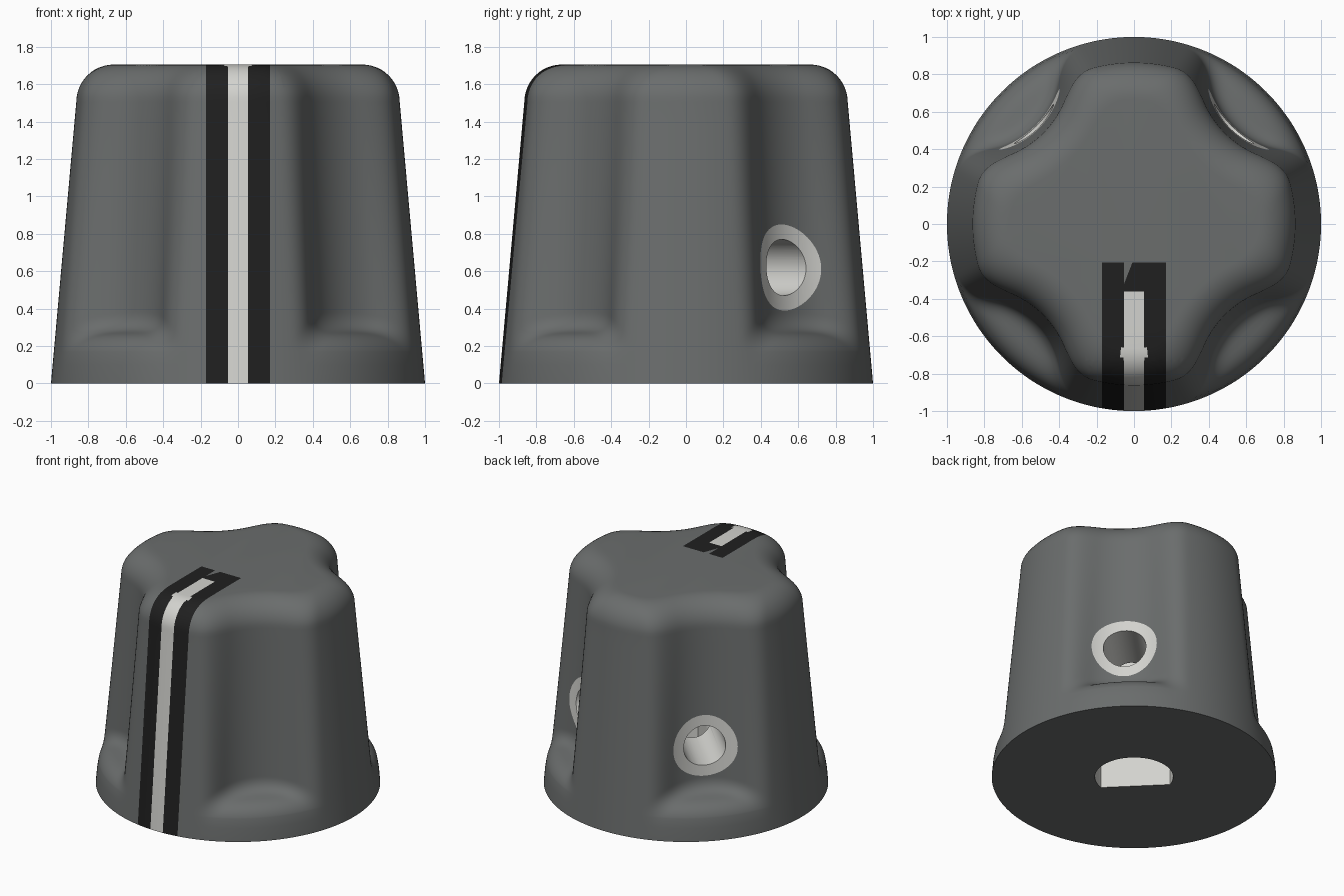
import bpy, bmesh, math
from mathutils import Vector

old = bpy.data.objects.get("Cube")
if old:
    bpy.data.objects.remove(old, do_unlink=True)


def material(name, rgb):
    m = bpy.data.materials.new(name)
    m.use_nodes = True
    m.diffuse_color = (*rgb, 1)
    m.node_tree.nodes["Principled BSDF"].inputs["Base Color"].default_value = (*rgb, 1)
    return m


grey = material("body grey", (0.145, 0.153, 0.152))
black = material("stripe black", (0.014, 0.014, 0.014))
white = material("off white", (0.65, 0.65, 0.62))

HEIGHT, FILLET, DRAFT = 1.705, 0.2, 0.09
SHOULDER = HEIGHT - FILLET
FLUTE_AXIS = 1.21      # distance of each flute's axis from the centre
SEGMENTS = 240


def smooth_max(a, b, k):
    h = max(k - abs(a - b), 0)
    return max(a, b) + h * h / (4 * k)


def radius_at(angle, z, inset):
    """Outline radius of the fluted cone, found by bisection along a ray."""
    off = (angle % (math.pi / 2)) - math.pi / 4
    cone = 1 - DRAFT * z - inset
    flute = 0.477 + 0.05 * (z - 0.62) + inset
    lo, hi = 0.2, cone
    for _ in range(22):
        r = (lo + hi) / 2
        gap = math.hypot(r * math.cos(off) - FLUTE_AXIS, r * math.sin(off))
        floor = (z - 0.27) + 0.2 * (r - 0.85)
        cut = -smooth_max(gap - flute, -floor, 0.09)
        if smooth_max(r - cone, cut, 0.12) > 0:
            hi = r
        else:
            lo = r
    return hi


# Body: stacked rings, then a rounded shoulder
levels = [(0, 0), (0.1, 0)]
levels += [(0.17 + 0.008 * i, 0) for i in range(31)]
levels += [(0.45 + (SHOULDER - 0.45) * i / 10, 0) for i in range(11)]
for i in range(1, 13):
    a = math.pi / 2 * i / 12
    levels.append((SHOULDER + FILLET * math.sin(a), FILLET * (1 - math.cos(a))))

bm = bmesh.new()
rings = []
for z, inset in levels:
    ring = []
    for s in range(SEGMENTS):
        a = math.tau * s / SEGMENTS
        r = radius_at(a, min(z, SHOULDER), inset)
        ring.append(bm.verts.new((r * math.cos(a), r * math.sin(a), z)))
    rings.append(ring)
for low, high in zip(rings, rings[1:]):
    for s in range(SEGMENTS):
        t = (s + 1) % SEGMENTS
        bm.faces.new((low[s], low[t], high[t], high[s]))
bm.faces.new(rings[0][::-1])
bm.faces.new(rings[-1])

# Painted stripe and arrow: cut their borders into the front faces
BAND, LINE, BAND_END = 0.17, 0.053, -0.205
TAIL, BARB, NECK, BARB_WIDTH = -0.36, -0.525, -0.73, 0.133


def score(point, normal, keep):
    faces = [f for f in bm.faces if f.normal.z > -0.5 and
             (len(f.verts) > 50 or keep(f.calc_center_median()))]
    geom = set(faces)
    for f in faces:
        geom.update(f.edges)
        geom.update(f.verts)
    bmesh.ops.bisect_plane(bm, geom=list(geom), dist=1e-5, plane_co=point, plane_no=normal)


bm.normal_update()
front = lambda c: c.y < 0 and abs(c.x) < 0.25
top_front = lambda c: front(c) and c.z > SHOULDER
for side in (-1, 1):
    for x in (BAND, LINE):
        score((side * x, 0, 0), (1, 0, 0), front)
    slope = (side * (BARB - NECK), BARB_WIDTH - LINE, 0)
    score((side * BARB_WIDTH, BARB, 0), (slope[0], slope[1], 0), top_front)
for y in (BAND_END, TAIL, BARB, NECK):
    score((0, y, 0), (0, 1, 0), top_front)


def paint(c):
    x, y = abs(c.x), c.y
    if x > BAND or y > BAND_END:
        return 0
    if y < TAIL and x < LINE:
        return 2
    if NECK < y < BARB:
        edge = LINE + (BARB_WIDTH - LINE) * (y - NECK) / (BARB - NECK)
        return 2 if x < edge else 1
    return 1


bm.normal_update()
for f in bm.faces:
    f.material_index = 0 if f.normal.z < -0.5 else paint(f.calc_center_bounds())

mesh = bpy.data.meshes.new("knob_body")
bm.to_mesh(mesh)
bm.free()
body = bpy.data.objects.new("knob_body", mesh)
bpy.context.collection.objects.link(body)
for m in (grey, black, white):
    mesh.materials.append(m)


def boolean(target, cutter, operation):
    mod = target.modifiers.new("cut", "BOOLEAN")
    mod.operation, mod.solver, mod.object = operation, "EXACT", cutter
    bpy.context.view_layer.objects.active = target
    bpy.ops.object.modifier_apply(modifier=mod.name)


def rod(angle, radius):
    """Radial cylinder through the middle of a flute."""
    centre = Vector((math.cos(angle), math.sin(angle), 0)) * 0.7 + Vector((0, 0, 0.62))
    bpy.ops.mesh.primitive_cylinder_add(vertices=64, radius=radius, depth=1.2,
                                        location=centre, rotation=(0, math.pi / 2, angle))
    return bpy.context.object


# Shaft bore with one flat side
bpy.ops.mesh.primitive_cylinder_add(vertices=64, radius=0.275, depth=2.4)
bore = bpy.context.object
bm = bmesh.new()
bm.from_mesh(bore.data)
n = Vector((-1, -1, 0)).normalized()
cut = bmesh.ops.bisect_plane(bm, geom=bm.verts[:] + bm.edges[:] + bm.faces[:],
                             plane_co=n * 0.127, plane_no=n, clear_outer=True)
bmesh.ops.holes_fill(bm, edges=[e for e in bm.edges if e.is_boundary])
bmesh.ops.recalc_face_normals(bm, faces=bm.faces)
bm.to_mesh(bore.data)
bm.free()
boolean(body, bore, "DIFFERENCE")
bpy.data.objects.remove(bore, do_unlink=True)
for p in body.data.polygons:
    if p.center.xy.length < 0.29 and 0.01 < p.center.z < 1.25:
        p.material_index = 2

# Screw bushes set flush into the two rear flutes
bushes = []
for name, angle in (("left_screw_bush", math.pi / 4), ("right_screw_bush", 3 * math.pi / 4)):
    outer, inner = rod(angle, 0.23), rod(angle, 0.15)
    bush = body.copy()
    bush.data = body.data.copy()
    bush.name = bush.data.name = name
    bpy.context.collection.objects.link(bush)
    boolean(bush, outer, "INTERSECT")
    boolean(bush, inner, "DIFFERENCE")
    boolean(body, outer, "DIFFERENCE")
    bush.data.materials.clear()
    bush.data.materials.append(white)
    for p in bush.data.polygons:
        p.material_index = 0
    bushes.append(bush)
    for helper in (outer, inner):
        bpy.data.objects.remove(helper, do_unlink=True)

# Smooth shading with crisp rims
for ob in [body] + bushes:
    bpy.ops.object.select_all(action="DESELECT")
    ob.select_set(True)
    bpy.context.view_layer.objects.active = ob
    bpy.ops.object.shade_smooth_by_angle(angle=math.radians(40))
